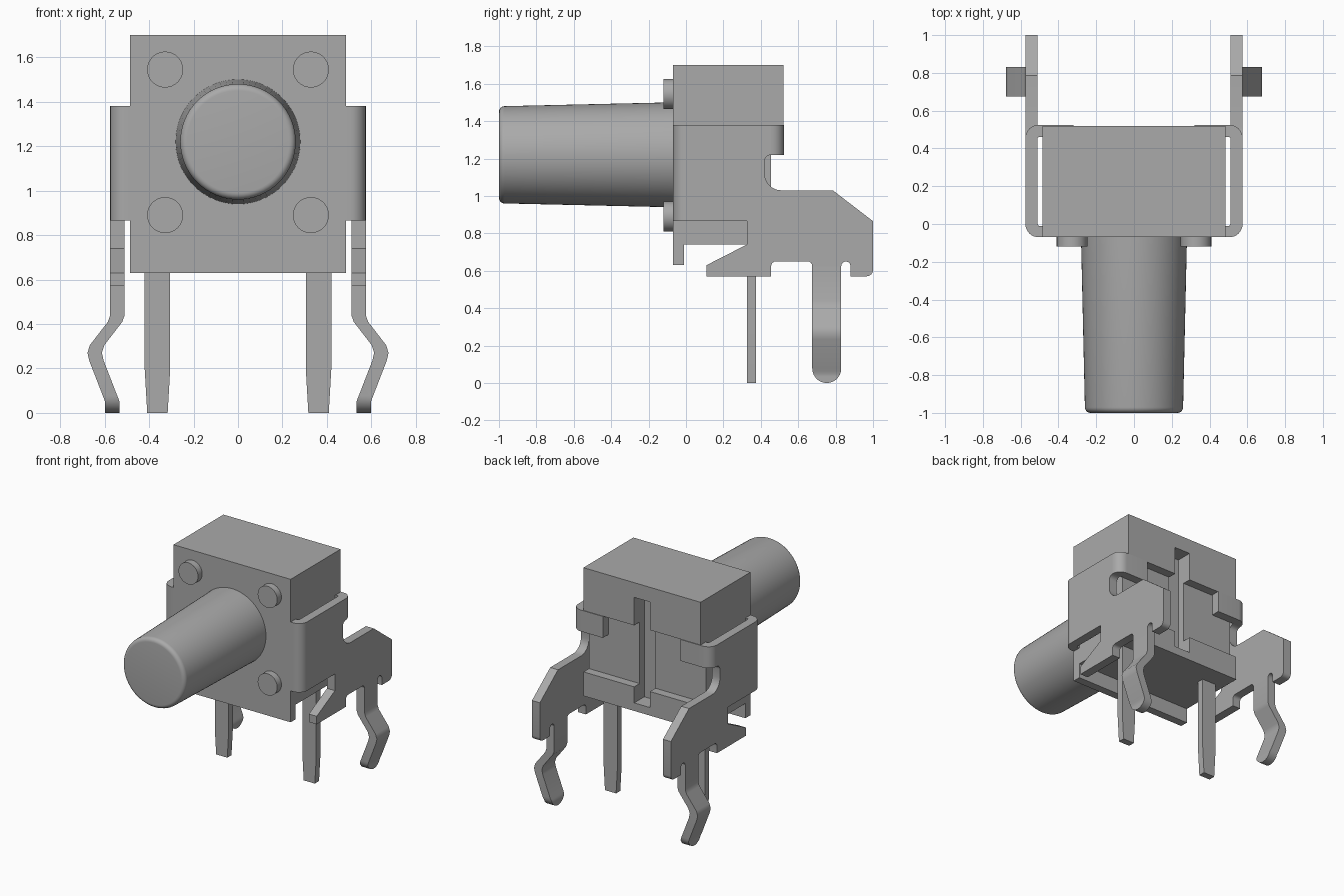
import bpy, bmesh
from math import cos, sin, pi, radians, sqrt

if "Cube" in bpy.data.objects:
    bpy.data.objects.remove(bpy.data.objects["Cube"], do_unlink=True)

gray = bpy.data.materials.new("plain gray")
gray.use_nodes = True
gray.diffuse_color = (0.4, 0.4, 0.4, 1)
gray.node_tree.nodes["Principled BSDF"].inputs["Base Color"].default_value = (0.4, 0.4, 0.4, 1)


def loft(name, rings):
    """Skin a list of matching closed rings and cap both ends."""
    bm = bmesh.new()
    loops = [[bm.verts.new(p) for p in ring] for ring in rings]
    n = len(loops[0])
    for a, b in zip(loops, loops[1:]):
        for i in range(n):
            j = (i + 1) % n
            bm.faces.new((a[i], a[j], b[j], b[i]))
    bm.faces.new(loops[0])
    bm.faces.new(loops[-1])
    bmesh.ops.recalc_face_normals(bm, faces=bm.faces)
    mesh = bpy.data.meshes.new(name)
    bm.to_mesh(mesh)
    bm.free()
    mesh.materials.append(gray)
    obj = bpy.data.objects.new(name, mesh)
    bpy.context.collection.objects.link(obj)
    bpy.ops.object.select_all(action='DESELECT')
    obj.select_set(True)
    bpy.context.view_layer.objects.active = obj
    bpy.ops.object.shade_smooth_by_angle(angle=radians(35))
    return obj


def slab_x(name, outline, x0, x1):
    return loft(name, [[(x, y, z) for y, z in outline] for x in (x0, x1)])


def slab_z(name, outline, z0, z1):
    return loft(name, [[(x, y, z) for x, y in outline] for z in (z0, z1)])


def arc(cx, cy, r, a0, a1, n=8):
    angles = [radians(a0 + (a1 - a0) * i / n) for i in range(n + 1)]
    return [(cx + r * cos(a), cy + r * sin(a)) for a in angles]


def turned(name, x, z, profile, n=48):
    """Round part along y from (y, radius) pairs."""
    return loft(name, [[(x + r * cos(2 * pi * i / n), y, z + r * sin(2 * pi * i / n))
                        for i in range(n)] for y, r in profile])


# Front plate and housing with a recessed back
W = 0.485
slab_x("front_plate", [(-0.07, 0.63), (-0.01, 0.63), (-0.01, 1.7), (-0.07, 1.7)], -W, W)
housing = [(-0.01, 0.74), (0.52, 0.74), (0.52, 0.92), (0.455, 0.92),
           (0.455, 1.38), (0.52, 1.38), (0.52, 1.7), (-0.01, 1.7)]
slotted = [(-0.01, 0.74), (0.52, 0.74), (0.52, 0.8), (0.4, 0.8),
           (0.4, 1.59), (0.52, 1.59), (0.52, 1.7), (-0.01, 1.7)]
slab_x("housing_right", housing, -W, -0.065)
slab_x("housing_slot", slotted, -0.065, 0.065)
slab_x("housing_left", housing, 0.065, W)

# Plunger with a rounded tip
tip = [(y, r) for r, y in arc(0.23, -0.97, 0.03, 0, -90, 6)]
turned("plunger", 0, 1.22, [(-0.05, 0.281)] + tip, 64)

# Side bracket outline, seen from the side
bracket = ([(0, 0.865), (0.325, 0.865), (0.325, 0.74), (0.11, 0.63), (0.11, 0.57), (0.455, 0.57)]
           + arc(0.48, 0.625, 0.025, 180, 90, 4)
           + arc(0.65, 0.625, 0.025, 90, 0, 4)
           + arc(0.855, 0.625, 0.025, 180, 0, 6)
           + [(0.88, 0.57)]
           + arc(0.965, 0.605, 0.035, -90, 0, 4)
           + [(1.0, 0.865), (0.785, 1.03)]
           + arc(0.51, 1.12, 0.09, -90, -180)
           + arc(0.455, 1.185, 0.035, 180, 90, 4)
           + [(0.455, 1.38), (0, 1.38)])

# Snap leg: centre line x, z and half width
half = 0.0775
leg_path = [(0.5425, 0.66, half), (0.5425, 0.44, half), (0.553, 0.41, half),
            (0.634, 0.305, half), (0.645, 0.27, half), (0.637, 0.235, half)]
for i in range(9):
    z = half * (1 - sin(pi / 2 * i / 8))
    x = 0.565 + max(0, z - 0.05) * 0.4
    leg_path.append((x, z, max(0.004, sqrt(max(0, half ** 2 - (half - z) ** 2)))))

for s, side in ((1, "left"), (-1, "right")):
    slab_x("bracket_" + side, bracket, s * 0.51, s * 0.575)
    front = [(0.48, -0.07)] + arc(0.505, 0, 0.07, -90, 0) + [(0.51, 0), (0.505, -0.01), (0.48, -0.01)]
    back = [(0.32, 0.525)] + arc(0.505, 0.455, 0.07, 90, 0) + [(0.51, 0.455), (0.505, 0.46), (0.32, 0.46)]
    slab_z("front_bend_" + side, [(s * x, y) for x, y in front], 0.865, 1.38)
    slab_z("back_tab_" + side, [(s * x, y) for x, y in back], 1.22, 1.38)

    rings = []
    for x, z, w in leg_path:
        a, b = x - 0.0325, x + 0.0325
        rings.append([(s * a, 0.7525 - w, z), (s * b, 0.7525 - w, z),
                      (s * b, 0.7525 + w, z), (s * a, 0.7525 + w, z)])
    loft("snap_leg_" + side, rings)

    # Straight contact pin with a tapered end
    pin = []
    for z, w in ((0.78, 0.0575), (0.2, 0.0575), (0, 0.046)):
        pin.append([(s * 0.3625 + u * w, y, z)
                    for u, y in ((-1, 0.325), (1, 0.325), (1, 0.375), (-1, 0.375))])
    loft("contact_pin_" + side, pin)

    # Round studs on the front plate
    for z, level in ((0.89, "lower"), (1.545, "upper")):
        turned("stud_" + level + "_" + side, s * 0.328, z, [(-0.05, 0.081), (-0.12, 0.081)], 32)
